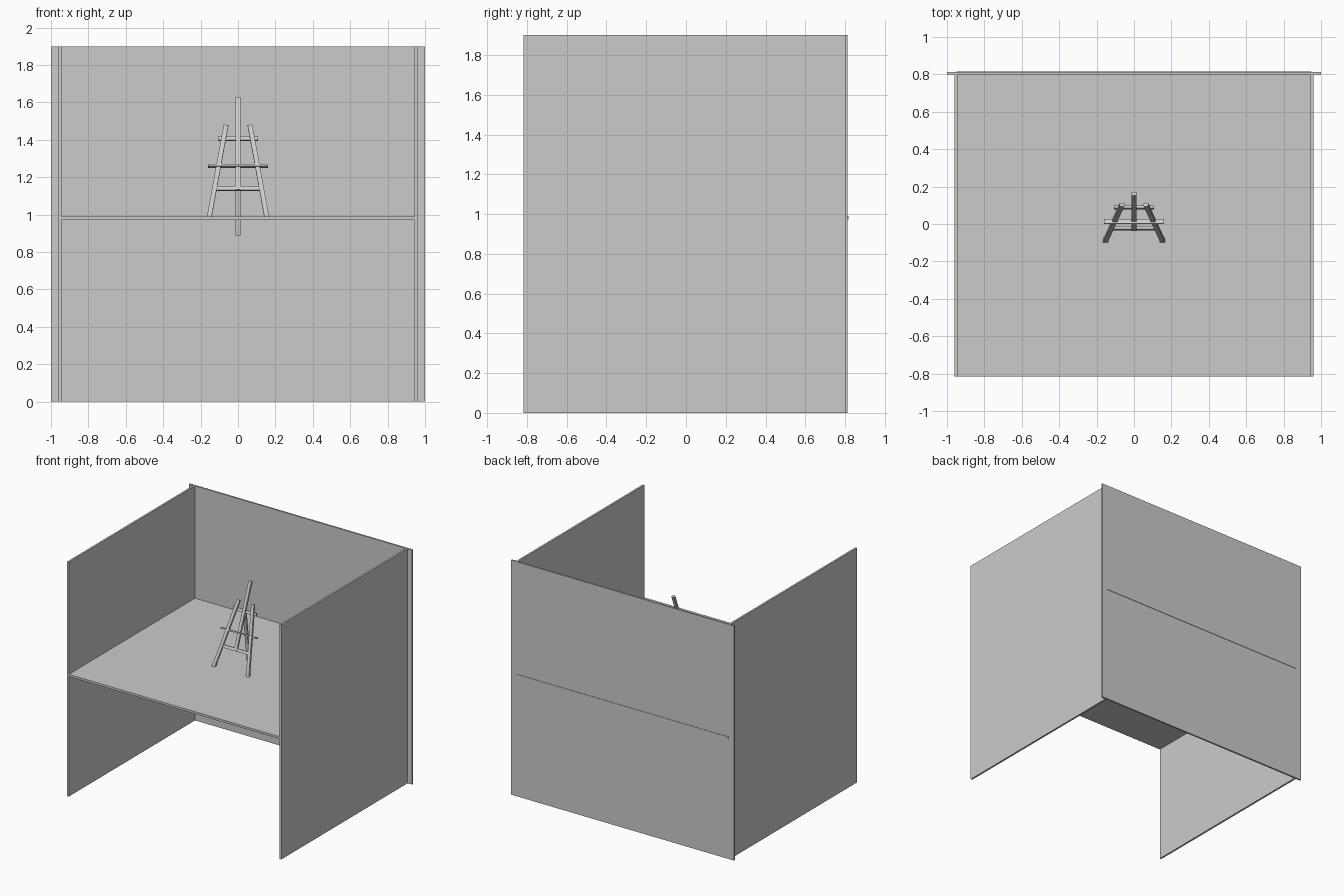
import bpy
from mathutils import Vector, Matrix

if "Cube" in bpy.data.objects:
    bpy.data.objects.remove(bpy.data.objects["Cube"])


def make(name, corners):
    faces = [(0, 1, 3, 2), (4, 6, 7, 5), (0, 4, 5, 1),
             (2, 3, 7, 6), (0, 2, 6, 4), (1, 5, 7, 3)]
    me = bpy.data.meshes.new(name)
    me.from_pydata(corners, [], faces)
    ob = bpy.data.objects.new(name, me)
    bpy.context.collection.objects.link(ob)
    return ob


def box(name, x, y, z):
    return make(name, [(a, b, c) for a in x for b in y for c in z])


def beam(name, p0, p1, width, depth):
    """Rectangular bar between two points, width lying along x."""
    p0, p1 = Vector(p0), Vector(p1)
    d = (p1 - p0).normalized()
    n = d.cross(Vector((1, 0, 0))).normalized()
    w = n.cross(d)
    return make(name, [p + w * i * width / 2 + n * j * depth / 2
                       for i in (-1, 1) for j in (-1, 1) for p in (p0, p1)])


def tilted_bar(name, half, y, z, depth, height, tilt=-0.39):
    """Crossbar along x, leaning back with the easel."""
    ob = box(name, (-half, half), (-depth / 2, depth / 2), (-height / 2, height / 2))
    ob.data.transform(Matrix.Translation((0, y, z)) @ Matrix.Rotation(tilt, 4, 'X'))
    return ob


# booth
box("back_panel", (-1, 1), (0.799, 0.813), (0, 1.9))
box("table_top", (-0.95, 0.95), (-0.8165, 0.8165), (0.972, 0.99))
for s, side in ((-1, "left"), (1, "right")):
    box(side + "_panel", sorted((s * 0.945, s * 0.96)), (-0.8165, 0.799), (0, 1.9))
    # easel front legs
    beam(side + "_easel_leg", (s * 0.154, -0.092, 0.985), (s * 0.064, 0.103, 1.477), 0.025, 0.018)

# easel mast and rear leg
beam("easel_mast", (0, -0.03, 1.13), (0, 0.162, 1.626), 0.025, 0.018)
beam("easel_rear_leg", (0, 0.085, 1.41), (0, 0.15, 0.89), 0.025, 0.016)

# easel crossbars
tilted_bar("easel_top_bar", 0.106, 0.088, 1.408, 0.014, 0.024)
tilted_bar("easel_shelf", 0.16, 0.014, 1.26, 0.026, 0.010)
tilted_bar("easel_lower_bar", 0.115, -0.025, 1.14, 0.014, 0.024)

for ob in bpy.data.objects:
    bpy.context.view_layer.objects.active = ob
    import bmesh
    bm = bmesh.new()
    bm.from_mesh(ob.data)
    bmesh.ops.recalc_face_normals(bm, faces=bm.faces)
    bm.to_mesh(ob.data)
    bm.free()
